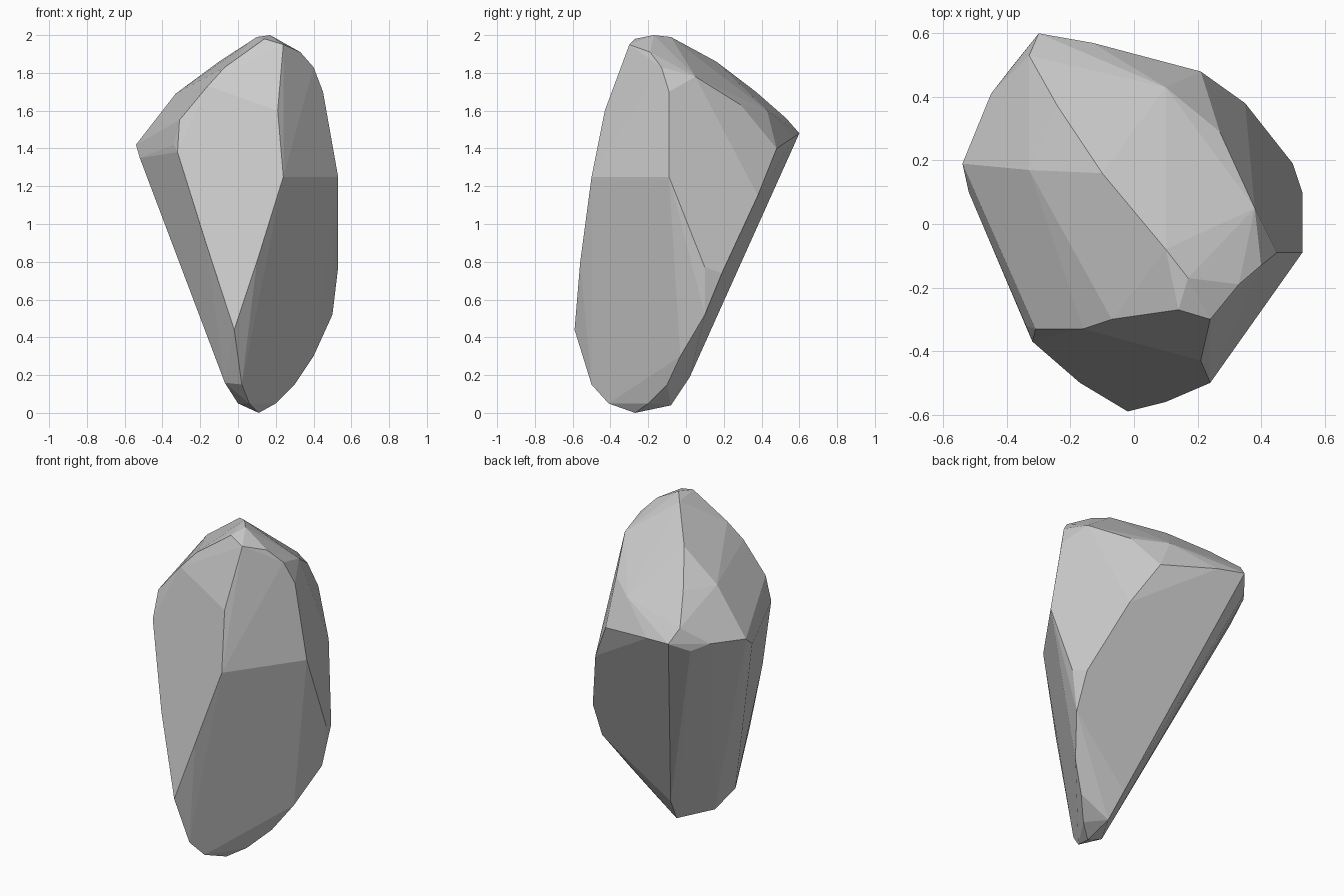
import bpy, bmesh, math

# Corner points of the chipped stone, grouped by region
foot = [(.11, -.27, 0), (.0, -.28, .05), (-.07, -.38, .16), (.02, -.5, .15), (.06, -.41, .05),
        (.2, -.2, .05), (.12, -.08, .04), (.3, -.1, .15), (.4, -.03, .3), (.09, .02, .19)]
front = [(-.02, -.59, .44), (-.17, -.5, .9), (-.32, -.37, 1.38), (-.34, -.32, 1.42),
         (-.31, -.33, 1.55), (.24, -.5, 1.25), (.1, -.56, .8), (.21, -.43, 1.6)]
crown = [(-.16, -.33, 1.73), (-.07, -.3, 1.83), (.14, -.27, 1.98), (.24, -.3, 1.95),
         (.17, -.17, 2), (.1, -.08, 1.99), (-.1, .16, 1.86), (-.24, .37, 1.7),
         (-.33, .53, 1.56), (-.33, .17, 1.69), (.33, -.19, 1.91)]
right = [(.4, -.13, 1.83), (.45, -.09, 1.7), (.53, -.09, 1.25), (.53, .1, .77),
         (.5, .19, .74), (.5, .1, .52), (.35, .38, 1.15), (.21, .48, 1.4),
         (.38, .05, 1.78), (.27, .29, 1.63), (.1, .43, 1.6)]
back = [(-.3, .6, 1.48), (-.13, .57, 1.46), (-.38, .5, 1.42), (-.45, .41, 1.45),
        (-.54, .19, 1.42), (-.52, .1, 1.35)]

# Wrap the corners in a faceted shell and merge nearly coplanar facets
bm = bmesh.new()
for p in foot + front + crown + right + back:
    bm.verts.new(p)
hull = bmesh.ops.convex_hull(bm, input=bm.verts[:])
loose = [v for v in bm.verts if not v.link_faces]
bmesh.ops.delete(bm, geom=loose, context='VERTS')
bmesh.ops.dissolve_limit(bm, angle_limit=math.radians(3), verts=bm.verts[:], edges=bm.edges[:])
bmesh.ops.recalc_face_normals(bm, faces=bm.faces[:])

mesh = bpy.data.meshes.new("stone")
bm.to_mesh(mesh)
bm.free()
stone = bpy.data.objects.new("stone", mesh)
bpy.context.collection.objects.link(stone)
